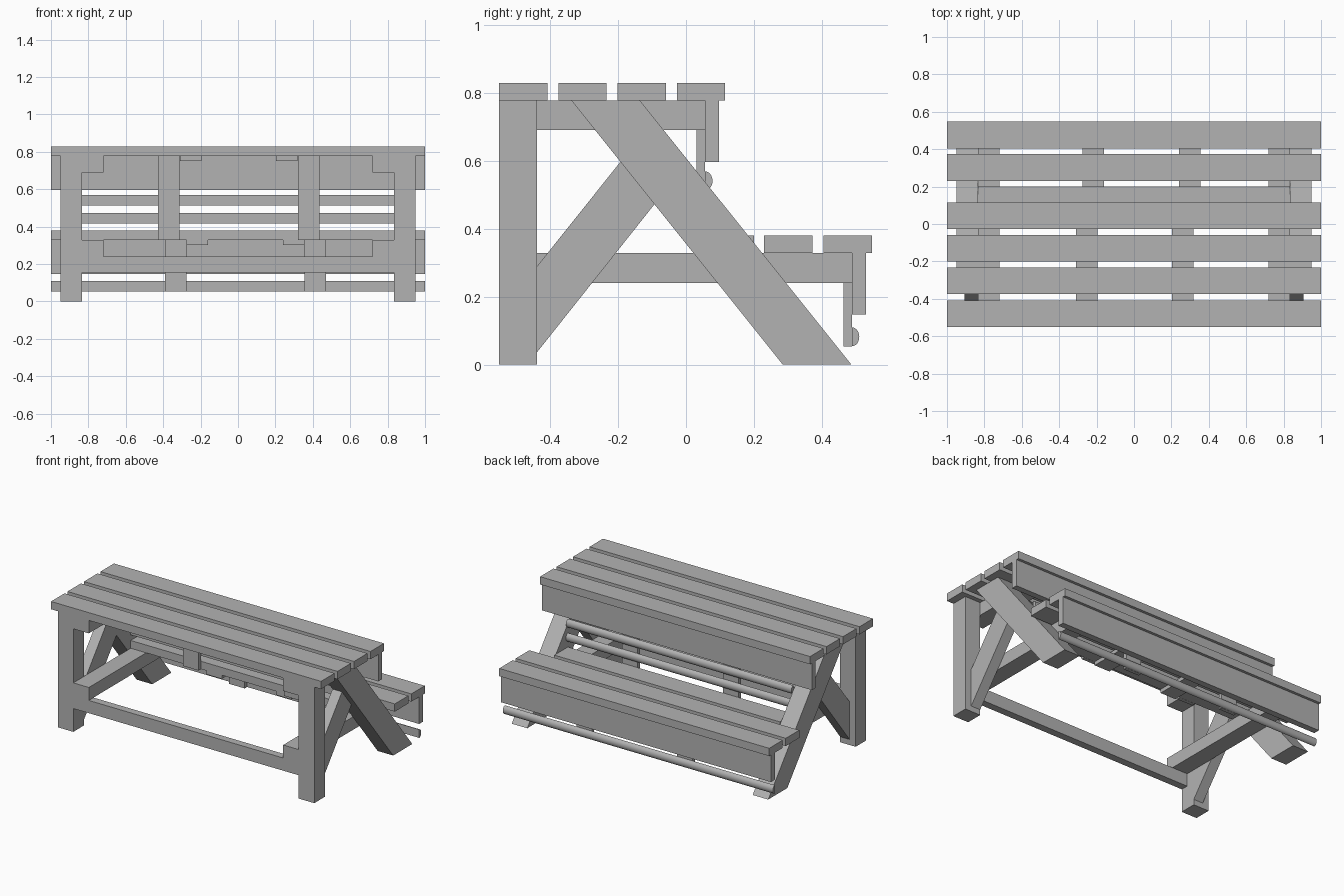
import bpy
import bmesh
import math

cube = bpy.data.objects.get("Cube")
if cube:
    bpy.data.objects.remove(cube, do_unlink=True)

wood = bpy.data.materials.new("grey wood")
wood.use_nodes = True
GREY = (0.45, 0.45, 0.45, 1)
wood.diffuse_color = GREY
wood.node_tree.nodes["Principled BSDF"].inputs["Base Color"].default_value = GREY


def prism(name, x0, x1, profile):
    """Extrude a closed (y, z) profile along x."""
    bm = bmesh.new()
    face = bm.faces.new([bm.verts.new((x0, y, z)) for y, z in profile])
    new = bmesh.ops.extrude_face_region(bm, geom=[face])["geom"]
    verts = [v for v in new if isinstance(v, bmesh.types.BMVert)]
    bmesh.ops.translate(bm, verts=verts, vec=(x1 - x0, 0, 0))
    bmesh.ops.recalc_face_normals(bm, faces=bm.faces)
    mesh = bpy.data.meshes.new(name)
    bm.to_mesh(mesh)
    bm.free()
    mesh.materials.append(wood)
    obj = bpy.data.objects.new(name, mesh)
    bpy.context.collection.objects.link(obj)
    return obj


def board(name, x0, x1, y0, y1, z0, z1):
    return prism(name, x0, x1, [(y0, z0), (y1, z0), (y1, z1), (y0, z1)])


def half_round(name, length, y, z):
    """Rounded strip with its flat side on the plane y."""
    arc = [math.pi * (i / 12 - 0.5) for i in range(13)]
    obj = prism(name, -length, length,
                [(y + 0.022 * math.cos(a), z + 0.028 * math.sin(a)) for a in arc])
    bpy.ops.object.select_all(action='DESELECT')
    obj.select_set(True)
    bpy.context.view_layer.objects.active = obj
    bpy.ops.object.shade_smooth_by_angle(angle=math.radians(35))


TOP, SEAT = 0.777, 0.328      # undersides of the table and bench planks
INNER, OUTER = 0.835, 0.95    # inner and outer side of the legs
THICK = 0.052

# Table and bench planks
for i in range(4):
    y = -0.55 + i * 0.1745
    board(f"table_plank_{i + 1}", -1, 1, y, y + 0.142, TOP, TOP + THICK)
for i, y in enumerate((0.23, 0.405)):
    board(f"bench_plank_{i + 1}", -1, 1, y, y + 0.143, SEAT, SEAT + THICK)
board("bench_inner_plank", -INNER, INNER, 0.057, 0.2, SEAT, SEAT + THICK)

# Aprons along the back edges
board("table_apron", -1, 1, 0.056, 0.097, 0.597, TOP)
board("bench_apron", -1, 1, 0.488, 0.53, 0.147, SEAT)

# Side frames
for side, s in (("left", 1), ("right", -1)):
    board(f"{side}_front_post", s * INNER, s * OUTER, -0.55, -0.438, 0, TOP)
    prism(f"{side}_slanted_leg", s * INNER, s * OUTER,
          [(0.285, 0), (0.487, 0), (-0.135, TOP), (-0.337, TOP)])
    prism(f"{side}_brace", s * INNER, s * 0.905,
          [(-0.438, 0.037), (-0.092, 0.473), (-0.193, 0.597), (-0.438, 0.29)])
    board(f"{side}_table_bearer", s * 0.72, s * INNER, -0.55, 0.056, 0.69, TOP)
    board(f"{side}_bench_bearer", s * 0.72, s * INNER, -0.55, 0.488, 0.241, SEAT)

# Front stretcher between the posts
board("front_stretcher", -INNER, INNER, -0.55, -0.5, 0.156, 0.241)

# Thin battens tying the planks together, and hangers for the strips
for i, x in enumerate((-0.31, 0.203)):
    board(f"table_batten_{i + 1}", x, x + 0.115, -0.5, 0.056, TOP - 0.025, TOP)
for i, x in enumerate((-0.275, 0.24)):
    board(f"bench_batten_{i + 1}", x, x + 0.115, 0.057, 0.488, SEAT - 0.025, SEAT)
for i, x in enumerate((-0.428, 0.32)):
    board(f"table_hanger_{i + 1}", x, x + 0.115, 0.031, 0.056, SEAT, TOP)
for i, x in enumerate((-0.39, 0.355)):
    board(f"bench_hanger_{i + 1}", x, x + 0.115, 0.464, 0.488, 0.053, SEAT)

# Half-round strips
half_round("backrest_strip_upper", INNER, 0.056, 0.541)
half_round("backrest_strip_lower", INNER, 0.056, 0.446)
half_round("bench_strip", 1, 0.488, 0.082)
